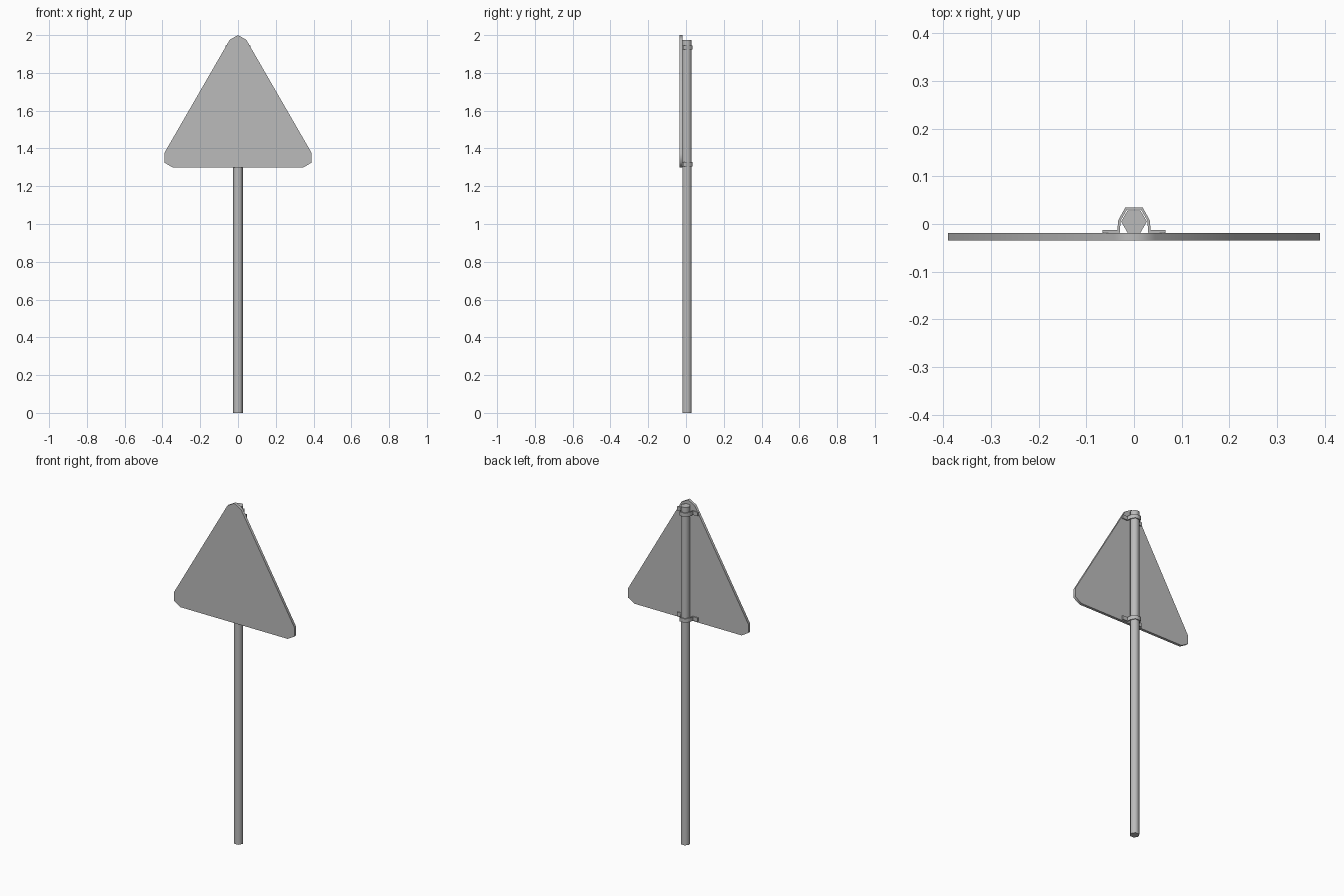
import bpy, bmesh, math
from mathutils import Matrix, Vector

cube = bpy.data.objects.get("Cube")
if cube:
    bpy.data.objects.remove(cube, do_unlink=True)

grey = bpy.data.materials.new("plain grey")
grey.use_nodes = True
colour = (0.5, 0.5, 0.5, 1)
grey.diffuse_color = colour
grey.node_tree.nodes["Principled BSDF"].inputs["Base Color"].default_value = colour


def extrude_outline(name, points, depth):
    """Solid made by pushing a closed outline of 3D points along depth."""
    bm = bmesh.new()
    face = bm.faces.new([bm.verts.new(p) for p in points])
    new = bmesh.ops.extrude_face_region(bm, geom=[face])["geom"]
    bmesh.ops.translate(bm, vec=depth, verts=[g for g in new if isinstance(g, bmesh.types.BMVert)])
    bmesh.ops.recalc_face_normals(bm, faces=bm.faces)
    mesh = bpy.data.meshes.new(name)
    bm.to_mesh(mesh)
    bm.free()
    mesh.materials.append(grey)
    obj = bpy.data.objects.new(name, mesh)
    bpy.context.collection.objects.link(obj)
    bpy.ops.object.select_all(action="DESELECT")
    obj.select_set(True)
    bpy.context.view_layer.objects.active = obj
    bpy.ops.object.shade_smooth_by_angle(angle=math.radians(65))
    return obj


# Six-sided pole with a flat side against the plate
radius, pole_y = 0.027, 0.005
hexagon = [(radius * math.cos(i * math.pi / 3), pole_y + radius * math.sin(i * math.pi / 3), 0)
           for i in range(6)]
extrude_outline("pole", hexagon, Vector((0, 0, 1.975)))

# Triangular plate: one clipped corner repeated three times around the centre
corner = [Vector((0.044, 0, 0.425)), Vector((0, 0, 0.45)), Vector((-0.044, 0, 0.425))]
centre = Vector((0, -0.035, 1.55))
outline = [centre + Matrix.Rotation(-i * math.tau / 3, 3, "Y") @ p for i in range(3) for p in corner]
extrude_outline("sign_plate", outline, Vector((0, 0.016, 0)))

# Bent clamps that wrap the pole and bolt flat to the plate
outer = [(0.066, -0.013), (0.035, -0.013), (0.033, 0.008), (0.018, 0.035)]
inner = [(0.015, 0.030), (0.028, 0.007), (0.030, -0.019), (0.066, -0.019)]
half = outer + inner
strap = outer + [(-x, y) for x, y in reversed(outer)]
strap += [(-x, y) for x, y in reversed(inner)] + inner
for name, z in (("upper_clamp", 1.923), ("lower_clamp", 1.305)):
    extrude_outline(name, [(x, y, z) for x, y in strap], Vector((0, 0, 0.023)))
